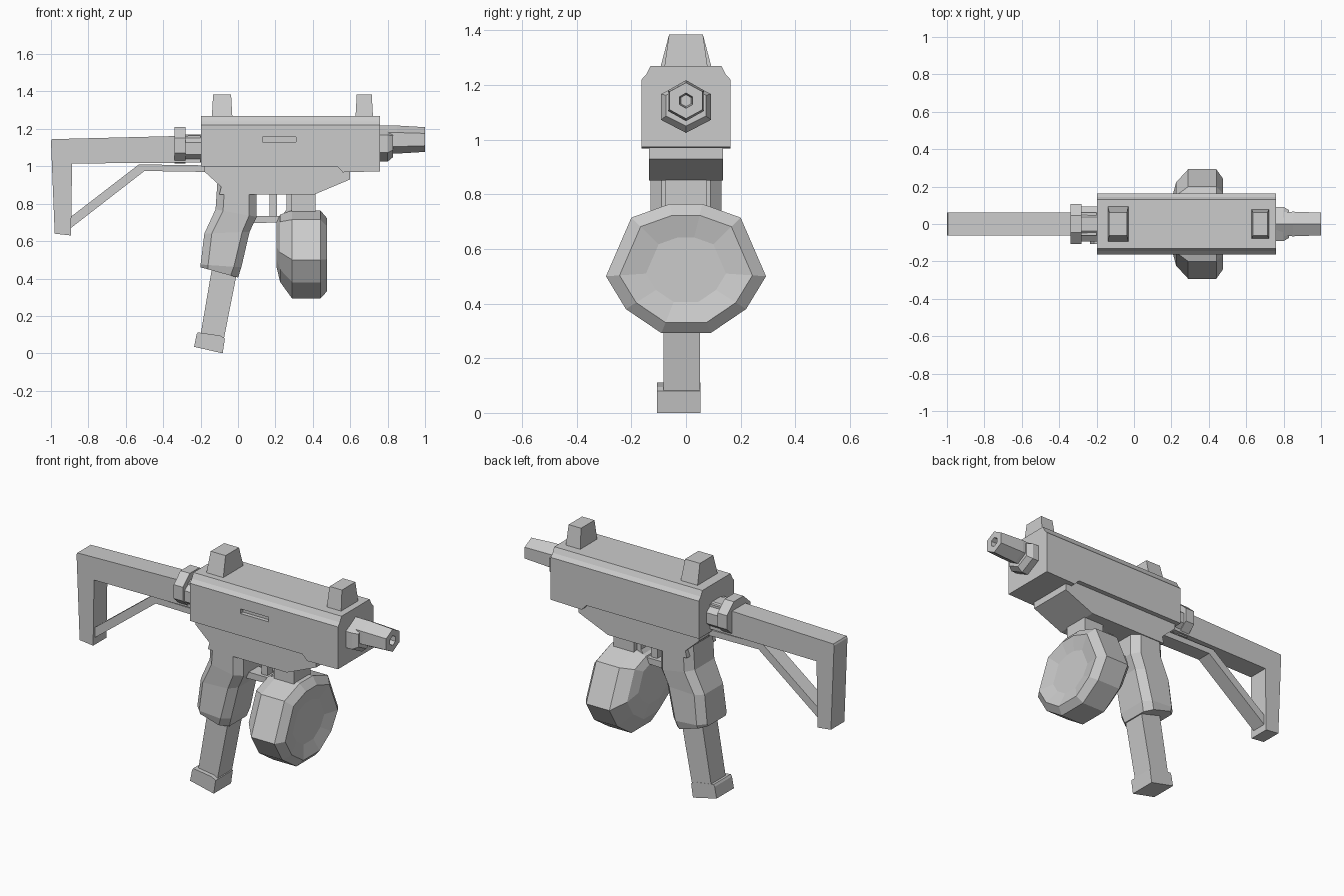
import bpy, bmesh
from math import cos, sin, pi

if "Cube" in bpy.data.objects:
    bpy.data.objects.remove(bpy.data.objects["Cube"])


def loft(name, rings):
    """Skin a list of equal-length point rings and cap both ends."""
    bm = bmesh.new()
    loops = [[bm.verts.new(p) for p in ring] for ring in rings]
    n = len(loops[0])
    for a, b in zip(loops, loops[1:]):
        for i in range(n):
            j = (i + 1) % n
            bm.faces.new((a[i], a[j], b[j], b[i]))
    bm.faces.new(loops[0])
    bm.faces.new(loops[-1])
    bmesh.ops.recalc_face_normals(bm, faces=bm.faces[:])
    mesh = bpy.data.meshes.new(name)
    bm.to_mesh(mesh)
    bm.free()
    obj = bpy.data.objects.new(name, mesh)
    bpy.context.collection.objects.link(obj)
    return obj


def plate(name, profile, w, yc=0.0, bevel=0.0):
    """Side profile in (x, z), extruded to half width w."""
    obj = loft(name, [[(x, yc + s * w, z) for x, z in profile] for s in (-1, 1)])
    if bevel:
        m = obj.modifiers.new("edge_chamfer", 'BEVEL')
        m.width, m.segments = bevel, 1
    return obj


def box(name, x0, x1, y0, y1, z0, z1):
    return plate(name, [(x0, z0), (x1, z0), (x1, z1), (x0, z1)],
                 (y1 - y0) / 2, (y0 + y1) / 2)


def ring(x, ry, rz, zc, n, phase=0.0):
    return [(x, ry * cos(phase + 2 * pi * i / n),
             zc + rz * sin(phase + 2 * pi * i / n)) for i in range(n)]


def mirrored(half):
    return half + [(-y, z) for y, z in reversed(half)]


# Receiver: chamfered cross-section, deeper at the muzzle
section = mirrored([(0.163, 1.0), (0.163, 1.22), (0.145, 1.24), (0.13, 1.27)])
receiver = loft("receiver", [[(x, y, z) for y, z in section]
                             for x in (-0.197, 0.76)])
plate("receiver_front_block", [(0.52, 1.01), (0.56, 0.968), (0.76, 0.973),
                               (0.76, 1.01)], 0.163)

# Ejection slot on the front side
slot = box("slot_cutter", 0.13, 0.31, -0.2, -0.14, 1.13, 1.157)
slot.hide_render = True
slot.hide_set(True)
cut = receiver.modifiers.new("slot", 'BOOLEAN')
cut.operation, cut.object, cut.solver = 'DIFFERENCE', slot, 'EXACT'

# Sights
for name, x0, x1, w in (("rear_sight", -0.14, -0.03, 0.095),
                        ("front_sight", 0.628, 0.722, 0.08)):
    loft(name, [[(x0 + d, -h, z), (x1 - d, -h, z), (x1 - d, h, z), (x0 + d, h, z)]
                for z, h, d in ((1.26, w, 0), (1.385, 0.062, 0.007))])

# Barrel nut and hexagonal barrel with a bore
loft("barrel_nut", [ring(0.75, 0.105, 0.095, 1.12, 6, pi / 6),
                    ring(0.80, 0.105, 0.095, 1.12, 6, pi / 6),
                    ring(0.83, 0.085, 0.075, 1.125, 6, pi / 6)])
loft("barrel", [ring(0.76, 0.07, 0.075, 1.143, 6, pi / 6),
                ring(0.85, 0.076, 0.075, 1.143, 6, pi / 6),
                ring(1.0, 0.07, 0.066, 1.143, 6, pi / 6),
                ring(1.0, 0.028, 0.028, 1.143, 6, pi / 6),
                ring(0.94, 0.022, 0.022, 1.143, 6, pi / 6)])

# Lower frame
plate("lower_frame", [(-0.18, 1.02), (-0.18, 0.972), (-0.09, 0.89), (-0.1, 0.85),
                      (0.41, 0.85), (0.6, 0.93), (0.6, 0.975), (0.55, 1.02)], 0.135)


# Pistol grip: lofted chamfered sections from back edge to front edge
def grip_section(xb, zb, xf, zf, w, c=0.04):
    half = [(0, w - c), (c, w), (xf - xb - c, w), (xf - xb, w - c)]
    pts = half + [(d, -y) for d, y in reversed(half)]
    return [(xb + d, y, zb + (zf - zb) * d / (xf - xb)) for d, y in pts]


loft("pistol_grip", [grip_section(*s) for s in (
    (-0.11, 0.92, 0.10, 0.90, 0.13), (-0.12, 0.77, 0.10, 0.73, 0.13),
    (-0.18, 0.64, 0.062, 0.65, 0.125), (-0.2, 0.475, 0.018, 0.46, 0.13),
    (-0.2, 0.46, 0.0, 0.405, 0.12))])

# Grip magazine and its base
plate("magazine", [(-0.135, 0.48), (0.0, 0.46), (-0.075, 0.08), (-0.2, 0.1)],
      0.067, -0.015)
plate("magazine_base", [(-0.235, 0.035), (-0.082, 0.0), (-0.07, 0.08),
                        (-0.095, 0.095), (-0.215, 0.112), (-0.222, 0.10)],
      0.08, -0.027)

# Trigger and guard
plate("trigger_guard", [(0.05, 0.735), (0.05, 0.695), (0.21, 0.70), (0.25, 0.72),
                        (0.29, 0.76), (0.29, 0.86), (0.26, 0.86), (0.26, 0.77),
                        (0.235, 0.735)], 0.045)
box("trigger", 0.168, 0.208, -0.025, 0.025, 0.72, 0.86)

# Drum magazine: scaled outline rings, dished front face
outline = mirrored([(0.09, 0.292), (0.22, 0.38), (0.293, 0.5), (0.2, 0.715),
                    (0.06, 0.765)])
loft("drum_magazine", [[(x, y * s, 0.52 + dz + (z - 0.52) * s) for y, z in outline]
                       for x, s, dz in ((0.205, 0.5, 0.06), (0.225, 0.76, 0.035),
                                        (0.29, 1, 0), (0.44, 1, 0),
                                        (0.475, 0.83, 0), (0.455, 0.5, 0))])
box("drum_neck", 0.285, 0.415, -0.075, 0.075, 0.7, 0.86)

# Stock: top bar with rear leg, brace and collar
plate("stock", [(-0.2, 1.02), (-0.2, 1.165), (-0.995, 1.145), (-1.0, 1.135),
                (-0.98, 0.64), (-0.893, 0.63), (-0.887, 1.015)], 0.062)
plate("stock_brace", [(-0.17, 0.97), (-0.17, 1.005), (-0.53, 1.01), (-0.9, 0.725),
                      (-0.9, 0.665), (-0.5, 0.975)], 0.045)
loft("stock_neck", [ring(x, 0.1, 0.082, 1.095, 8, pi / 8) for x in (-0.3, -0.19)])
loft("stock_collar", [ring(x, 0.117, 0.106, 1.112, 8, pi / 8) for x in (-0.34, -0.28)])
